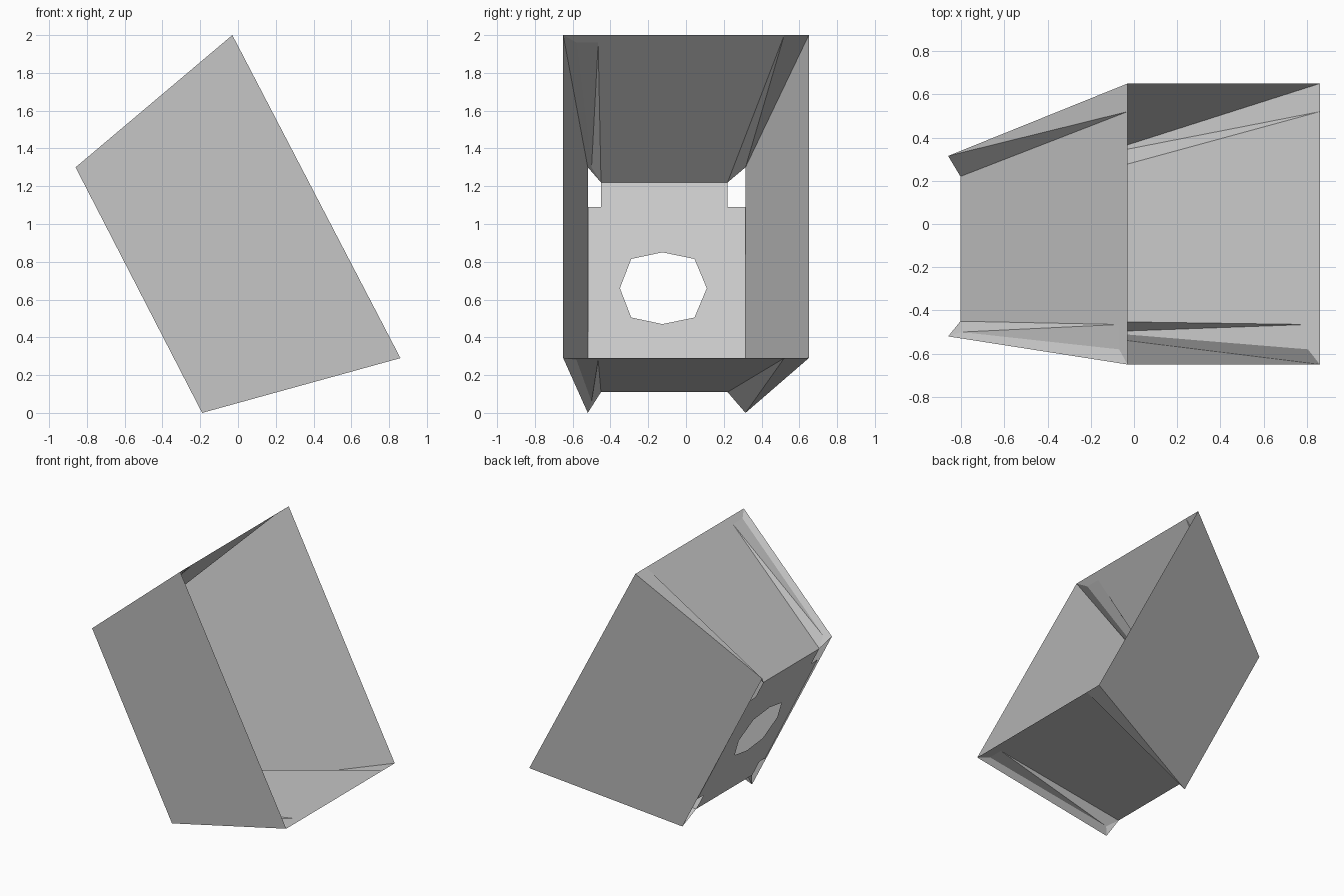
import bpy

if "Cube" in bpy.data.objects:
    bpy.data.objects.remove(bpy.data.objects["Cube"])

grey = bpy.data.materials.new("plain_grey")
grey.diffuse_color = (0.58, 0.58, 0.58, 1)
grey.use_nodes = True
grey.node_tree.nodes["Principled BSDF"].inputs["Base Color"].default_value = grey.diffuse_color


def sheet(name, verts, faces):
    """Make one folded sheet part from a few points."""
    me = bpy.data.meshes.new(name)
    me.from_pydata(verts, [], faces)
    me.materials.append(grey)
    me.update()
    ob = bpy.data.objects.new(name, me)
    bpy.context.collection.objects.link(ob)
    return ob


# Side profile (x, z): wide slanted mouth and smaller rear edge
MOUTH_TOP, MOUTH_LOW = (-0.03, 2.0), (0.86, 0.29)
REAR_TOP, REAR_LOW = (-0.86, 1.30), (-0.19, 0.0)
PLATE_TOP, PLATE_LOW = (-0.803, 1.22), (-0.24, 0.11)


def at(p, y):
    return (p[0], y, p[1])


# Side walls, flaring out towards the mouth
for name, ym, yr in (("front_wall", -0.65, -0.52), ("rear_wall", 0.65, 0.315)):
    sheet(name, [at(MOUTH_TOP, ym), at(MOUTH_LOW, ym), at(REAR_LOW, yr), at(REAR_TOP, yr)],
          [(0, 1, 2, 3)])


# Top and bottom panels with folded corner flaps
def end_panel(name, mouth, rear, plate, fold):
    t = 0.05
    near = tuple(m + (p - m) * t for m, p in zip(mouth, plate))
    verts = [
        at(mouth, -0.65), at(mouth, 0.52), at(plate, 0.22), at(plate, -0.45),  # main panel
        at(near, -0.465), at(near, -0.58), at(fold, -0.50), at(rear, -0.52),   # front flap
        at(mouth, 0.65), at(rear, 0.315),                                      # rear flap
    ]
    faces = [(0, 1, 4, 5), (1, 2, 3, 4), (4, 3, 6), (5, 4, 6), (0, 5, 6, 7),
             (7, 6, 3), (8, 9, 1), (1, 9, 2)]
    sheet(name, verts, faces)


end_panel("top_panel", MOUTH_TOP, REAR_TOP, PLATE_TOP, (-0.80, 1.30))
end_panel("bottom_panel", MOUTH_LOW, REAR_LOW, PLATE_LOW, (-0.17, 0.06))


# Back plate with an eight-sided hole
def on_plate(y, z):
    k = (z - PLATE_LOW[1]) / (PLATE_TOP[1] - PLATE_LOW[1])
    return (PLATE_LOW[0] + (PLATE_TOP[0] - PLATE_LOW[0]) * k, y, z)


hole = [(-0.125, 0.85), (0.045, 0.815), (0.11, 0.66), (0.045, 0.505),
        (-0.125, 0.47), (-0.29, 0.505), (-0.35, 0.66), (-0.29, 0.815)]
rim = [(-0.125, 1.22), (0.22, 1.22), (0.22, 0.66), (0.22, 0.11),
       (-0.125, 0.11), (-0.45, 0.11), (-0.45, 0.66), (-0.45, 1.22)]
sheet("back_plate", [on_plate(*p) for p in hole + rim],
      [(i, (i + 1) % 8, 8 + (i + 1) % 8, 8 + i) for i in range(8)])

# Side tabs joining the plate to the walls, leaving the corners open
for name, y0, y1 in (("front_tab", -0.52, -0.45), ("rear_tab", 0.22, 0.315)):
    sheet(name, [on_plate(y0, 0.23), on_plate(y1, 0.23), on_plate(y1, 1.09), on_plate(y0, 1.09)],
          [(0, 1, 2, 3)])
